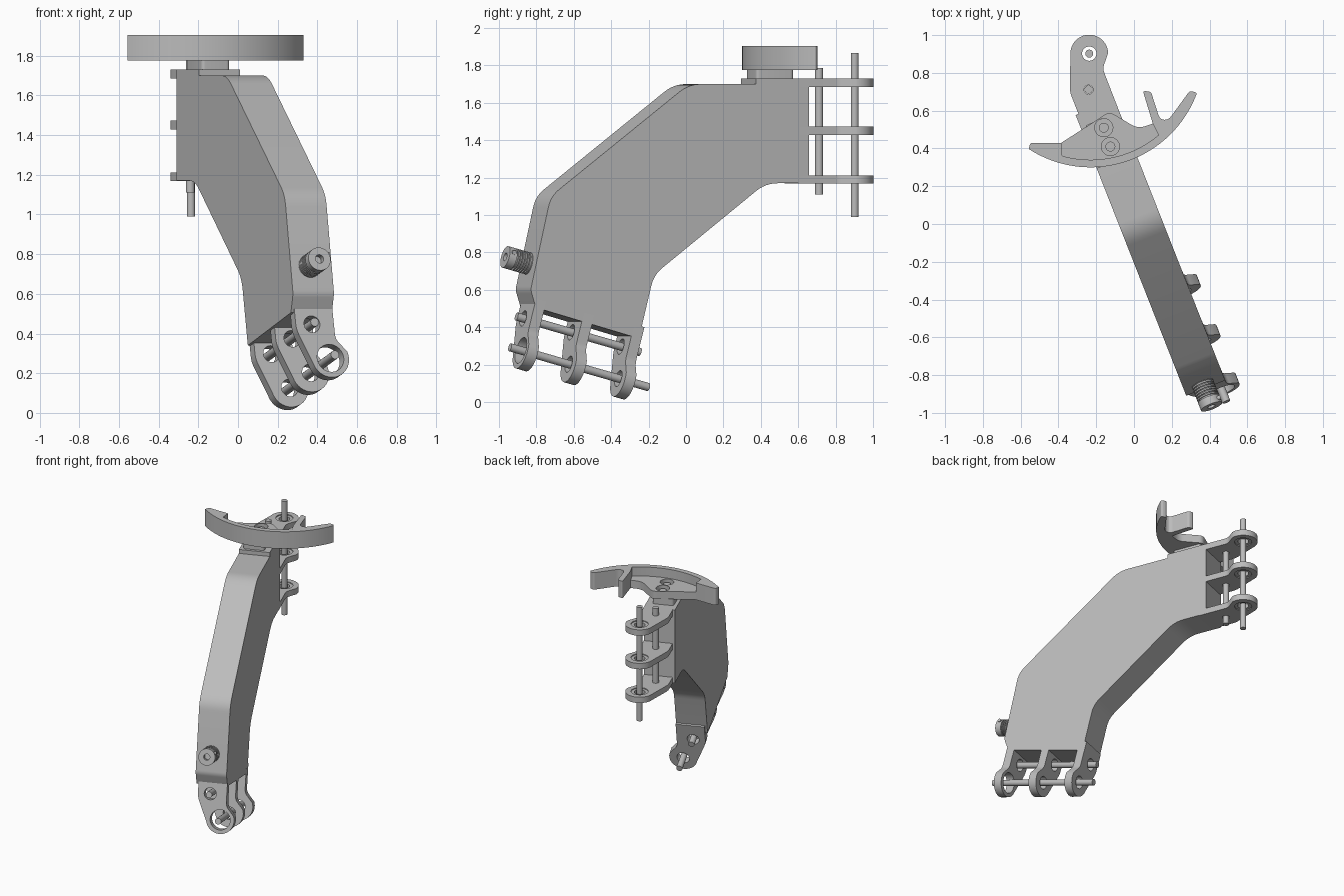
import bpy, bmesh, math
from mathutils import Vector, Matrix

if "Cube" in bpy.data.objects:
    bpy.data.objects.remove(bpy.data.objects["Cube"])

grey = bpy.data.materials.new("plain grey")
grey.use_nodes = True
COLOUR = (0.5, 0.5, 0.5, 1)
grey.diffuse_color = COLOUR
grey.node_tree.nodes["Principled BSDF"].inputs["Base Color"].default_value = COLOUR

# Arm directions: u runs forward, v across, a along the lower hinge, w up from it
Z = Vector((0, 0, 1))
yaw, pitch = math.radians(21.5), math.radians(15)
U = Vector((math.sin(yaw), -math.cos(yaw), 0))
V = Vector((math.cos(yaw), math.sin(yaw), 0))
A = U * math.cos(pitch) + Z * math.sin(pitch)
W = Z * math.cos(pitch) - U * math.sin(pitch)


def frame(x, y, z, origin):
    m = Matrix((x, y, z)).transposed().to_4x4()
    m.translation = origin
    return m


def finish(name, bm):
    bmesh.ops.remove_doubles(bm, verts=bm.verts, dist=0.0001)
    bmesh.ops.recalc_face_normals(bm, faces=bm.faces)
    mesh = bpy.data.meshes.new(name)
    bm.to_mesh(mesh)
    bm.free()
    mesh.materials.append(grey)
    ob = bpy.data.objects.new(name, mesh)
    bpy.context.collection.objects.link(ob)
    bpy.ops.object.select_all(action="DESELECT")
    ob.select_set(True)
    bpy.context.view_layer.objects.active = ob
    bpy.ops.object.shade_smooth_by_angle(angle=math.radians(30))
    return ob


def arc(cx, cy, r, start, end, n=24):
    steps = [math.radians(start + (end - start) * i / n) for i in range(n + 1)]
    return [(cx + r * math.cos(t), cy + r * math.sin(t)) for t in steps]


def circle(cx, cy, r):
    return arc(cx, cy, r, 0, 360, 32)[:-1]


def rounded(points, n=6):
    """Outline whose optional third value is a corner rounding length."""
    out = []
    for i, p in enumerate(points):
        c = Vector(p[:2])
        if len(p) < 3:
            out.append(c)
            continue
        before = Vector(points[i - 1][:2])
        after = Vector(points[(i + 1) % len(points)][:2])
        s = c + (before - c).normalized() * p[2]
        e = c + (after - c).normalized() * p[2]
        for k in range(n + 1):
            t = k / n
            out.append(s * (1 - t) ** 2 + c * 2 * t * (1 - t) + e * t * t)
    return out


def plate(name, outlines, thick, matrix):
    """Extrude an outline, with further outlines as holes, centred on the frame."""
    curve = bpy.data.curves.new(name, "CURVE")
    curve.dimensions, curve.fill_mode, curve.extrude = "2D", "BOTH", thick / 2
    for pts in outlines:
        sp = curve.splines.new("POLY")
        sp.points.add(len(pts) - 1)
        for q, p in zip(sp.points, pts):
            q.co = (p[0], p[1], 0, 1)
        sp.use_cyclic_u = True
    temp = bpy.data.objects.new(name + "_outline", curve)
    mesh = bpy.data.meshes.new_from_object(temp)
    bm = bmesh.new()
    bm.from_mesh(mesh)
    bm.transform(matrix)
    bpy.data.objects.remove(temp)
    bpy.data.curves.remove(curve)
    bpy.data.meshes.remove(mesh)
    return finish(name, bm)


def rod(name, p, q, r):
    bm = bmesh.new()
    d = q - p
    m = Matrix.Translation((p + q) / 2) @ d.to_track_quat("Z", "Y").to_matrix().to_4x4()
    bmesh.ops.create_cone(bm, cap_ends=True, segments=32, radius1=r, radius2=r,
                          depth=d.length, matrix=m)
    return finish(name, bm)


def box(u0, u1, v0, v1):
    return [(u0, v0), (u1, v0), (u1, v1), (u0, v1)]


# Bent arm body
body = rounded([(0.04, 1.7, 0.07), (0.835, 1.1, 0.06), (0.95, 0.6, 0.02),
                (0.92, 0.505), (0.328, 0.34), (0.242, 0.68, 0.06),
                (-0.40, 1.17, 0.07), (-0.65, 1.17), (-0.65, 1.7)])
plate("arm_body", [body], 0.222, frame(U, Z, -V, V * 0.035))


def lug(reach):
    """Hinge plate outline: x across the arm, y away from the body end."""
    return rounded([(0.146, -0.06), (-0.06, -0.06), (-0.06, reach - 0.15, 0.03)]
                   + arc(0.11, reach, 0.1, 165, -20)
                   + [(0.147, reach - 0.1, 0.025)])


# Upper hinge: three level plates with bushings and two upright pins
REACH, END = 0.276, U * -0.65
for i, z in enumerate((1.19, 1.45, 1.708)):
    m = frame(V, -U, Z, END + Z * z)
    plate(f"upper_hinge_plate_{i}", [lug(REACH), circle(0.11, REACH, 0.06),
                                     circle(0.037, 0.1, 0.024)], 0.045, m)
    plate(f"upper_hinge_bushing_{i}", [circle(0.11, REACH, 0.06),
                                       circle(0.11, REACH, 0.038)], 0.032, m)
main = END + V * 0.11 - U * REACH
rod("upper_hinge_pin", main + Z * 0.99, main + Z * 1.865, 0.021)
side = END + V * 0.037 - U * 0.1
rod("upper_guide_pin", side + Z * 1.11, side + Z * 1.785, 0.022)

# Lower hinge: three tilted plates and two pins
LOW, BASE = 0.24, W * 0.25
for name, along, bore in (("front", 1.0, 0.072), ("middle", 0.715, 0.045),
                          ("rear", 0.42, 0.045)):
    m = frame(V, -W, -A, BASE + A * along)
    plate(f"lower_hinge_plate_{name}", [lug(LOW), circle(0.11, LOW, bore),
                                        circle(0.028, 0.063, 0.043)], 0.06, m)
main = BASE + V * 0.11 - W * LOW
rod("lower_hinge_pin", main + A * 0.271, main + A * 1.095, 0.022)
side = BASE + V * 0.028 - W * 0.063
rod("lower_guide_pin", side + A * 0.335, side + A * 1.07, 0.022)

# Ribbed coupling on the front face
hub = V * 0.028 + W * 0.478
rod("coupling_core", hub + A * 0.95, hub + A * 1.18, 0.05)
for i in range(6):
    start = hub + A * (1.084 + i * 0.014)
    rod(f"coupling_rib_{i}", start, start + A * 0.008, 0.06)
for name, along in (("rear", 1.06), ("front", 1.193)):
    plate(f"coupling_collar_{name}", [circle(0, 0, 0.06), circle(0, 0, 0.022)], 0.044,
          frame(V, -W, -A, hub + A * along))
    p = hub + A * along + W * 0.03
    rod(f"coupling_screw_{name}", p + V * 0.03, p + V * 0.062, 0.012)

# Mounting plate and block on top of the body
top = frame(U, V, Z, Z * 1.715)
plate("mounting_plate", [box(-0.65, -0.345, -0.076, 0.146)], 0.03, top)
plate("mounting_block", [rounded([p + (0.02,) for p in box(-0.58, -0.366, -0.051, 0.101)])],
      0.06, frame(U, V, Z, Z * 1.75))

# Crescent guard: tall rim with end horns, and a lower shelf with two bolts
CX, CY = -0.23, 0.9
rim = rounded(arc(CX, CY, 0.6, 237, 338, 40)
              + [(0.335, 0.695, 0.015), (0.295, 0.705, 0.015), (0.175, 0.54, 0.04),
                 (0.135, 0.56, 0.02), (0.09, 0.70, 0.015), (0.047, 0.705, 0.015),
                 (0.10, 0.53)]
              + arc(CX, CY, 0.56, 310, 254.5, 30)
              + [(-0.385, 0.43), (-0.55, 0.43, 0.015)])
guard = Matrix.Translation((0, 0, 1.84))
plate("guard_rim", [rim], 0.13, guard)
bolts = ((-0.16, 0.51), (-0.125, 0.41))
shelf = rounded(arc(CX, CY, 0.57, 254.5, 310, 30)
                + [(0.11, 0.535), (0.02, 0.505, 0.04), (-0.13, 0.595, 0.03),
                   (-0.26, 0.51, 0.03), (-0.385, 0.43)])
plate("guard_shelf", [shelf] + [circle(x, y, 0.048) for x, y in bolts], 0.06,
      Matrix.Translation((0, 0, 1.805)))
for i, (x, y) in enumerate(bolts):
    foot = Vector((x, y, 1.76))
    rod(f"guard_bolt_{i}", foot, foot + Z * 0.06, 0.026)
